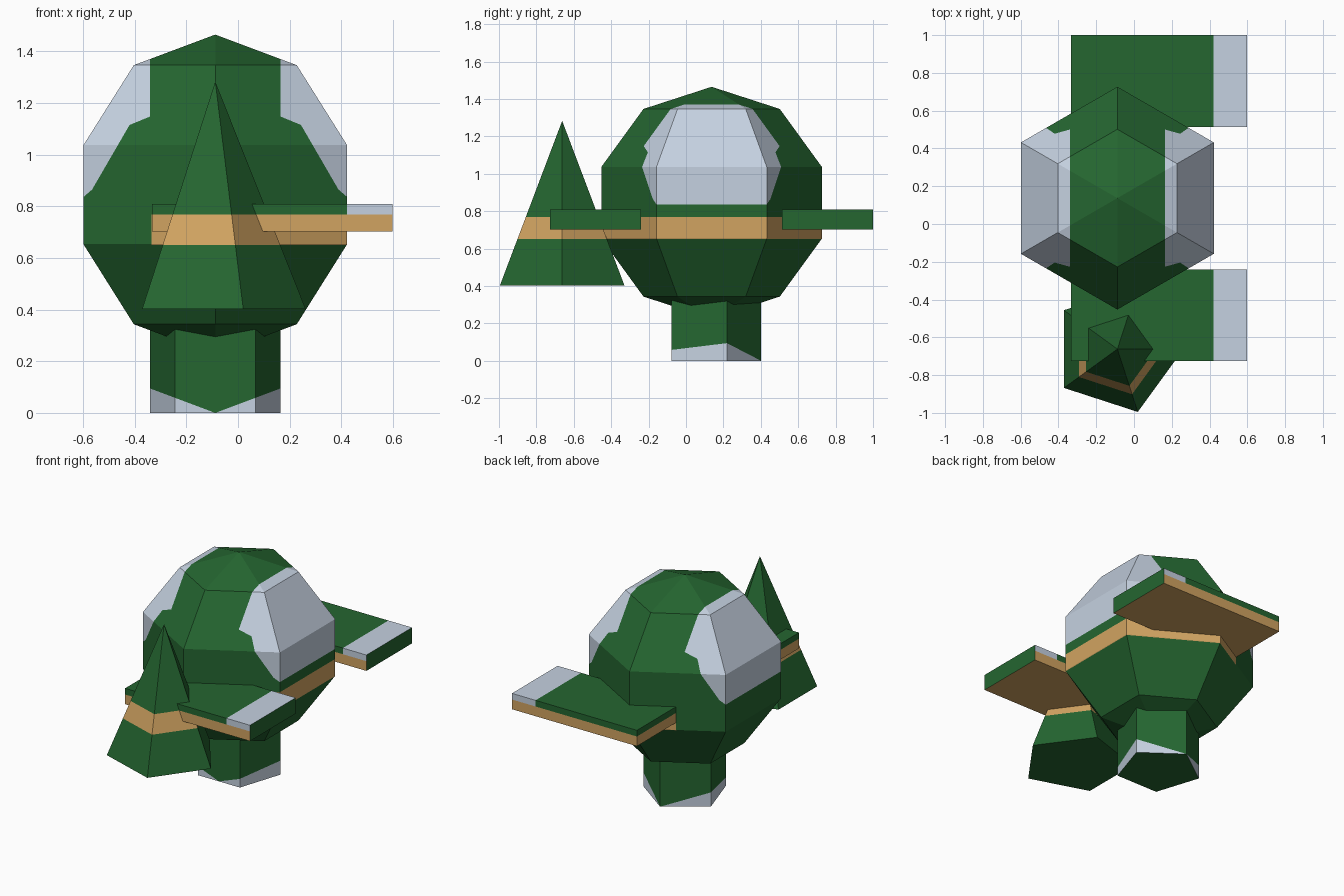
import bpy, bmesh
from math import sin, cos, pi, radians
from mathutils import Vector

cube = bpy.data.objects.get("Cube")
if cube:
    bpy.data.objects.remove(cube, do_unlink=True)


def material(name, rgb):
    mat = bpy.data.materials.new(name)
    mat.use_nodes = True
    color = (*rgb, 1)
    mat.diffuse_color = color
    mat.node_tree.nodes["Principled BSDF"].inputs["Base Color"].default_value = color
    return mat


MATS = [material("leaf green", (0.018, 0.133, 0.03)),
        material("pale grey", (0.56, 0.64, 0.75)),
        material("tan", (0.64, 0.37, 0.12))]
GREEN, GREY, TAN = range(3)

CX, CY = -0.088, 0.137          # axis shared by crown and stem
R = 0.62                        # crown radius
CROWN_Z = 0.845
BAND = (0.65, 0.768)            # height of the tan stripe
BAND_X = -0.335                 # stripe stops here
# lower edge of the grey side patches: (distance from axis in x, height)
EDGE = [(0.252, 1.148), (0.332, 1.115), (0.477, 0.865), (0.512, 0.835)]


def lathe(bm, center, sides, start, profile):
    """Faceted solid from a list of (radius, height) rings."""
    rings = []
    for r, z in profile:
        if r == 0:
            rings.append([bm.verts.new((*center, z))] * sides)
        else:
            angles = [start + 2 * pi * i / sides for i in range(sides)]
            rings.append([bm.verts.new((center[0] + r * cos(a), center[1] + r * sin(a), z))
                          for a in angles])
    for low, high in zip(rings, rings[1:]):
        for i in range(sides):
            j = (i + 1) % sides
            bm.faces.new(list(dict.fromkeys((low[i], low[j], high[j], high[i]))))
    for cap in (rings[0], rings[-1]):
        if len(set(cap)) > 2:
            bm.faces.new(cap)
    bmesh.ops.recalc_face_normals(bm, faces=bm.faces)


def cut(bm, point, normal):
    bmesh.ops.bisect_plane(bm, geom=bm.verts[:] + bm.edges[:] + bm.faces[:],
                           plane_co=point, plane_no=normal, dist=1e-5)


def cut_band(bm):
    for z in BAND:
        cut(bm, (0, 0, z), (0, 0, 1))
    cut(bm, (BAND_X, 0, 0), (1, 0, 0))


def in_band(c):
    return BAND[0] < c.z < BAND[1] and c.x > BAND_X


def finish(name, bm, rule):
    for f in bm.faces:
        f.material_index = rule(f.calc_center_median(), f.normal)
    mesh = bpy.data.meshes.new(name)
    bm.to_mesh(mesh)
    bm.free()
    for m in MATS:
        mesh.materials.append(m)
    bpy.context.collection.objects.link(bpy.data.objects.new(name, mesh))


# Crown: six-sided faceted ball with grey side patches
bm = bmesh.new()
lathe(bm, (CX, CY), 6, pi / 2,
      [(0 if i in (0, 5) else R * sin(radians(36 * i)), CROWN_Z - R * cos(radians(36 * i)))
       for i in range(6)])
cut_band(bm)
for side in (-1, 1):
    cut(bm, (CX + side * EDGE[0][0], 0, 0), (1, 0, 0))
    for (d0, z0), (d1, z1) in zip(EDGE, EDGE[1:]):
        along = Vector((side * (d1 - d0), 0, z1 - z0))
        cut(bm, (CX + side * d0, 0, z0), along.cross(Vector((0, 1, 0))).normalized())


def patch_height(d):
    for (d0, z0), (d1, z1) in zip(EDGE, EDGE[1:]):
        if d <= d1:
            return z0 + (z1 - z0) * (d - d0) / (d1 - d0)
    return EDGE[-1][1]


def crown_rule(c, n):
    d = abs(c.x - CX)
    if d > EDGE[0][0] and c.z > patch_height(d):
        return GREY
    return TAN if in_band(c) else GREEN


# the flat side faces need a level cut along the patch foot
cut(bm, (0, 0, EDGE[-1][1]), (0, 0, 1))
finish("crown", bm, crown_rule)

# Stem: five-sided post with a sloping grey foot
SLOPE = 0.375
bm = bmesh.new()
lathe(bm, (CX, CY), 5, pi / 2, [(0.265, 0), (0.265, 0.5)])
cut(bm, (CX, 0, 0), (1, 0, 0))
for side in (-1, 1):
    cut(bm, (CX, 0, 0), Vector((-side * SLOPE, 0, 1)).normalized())
finish("stem", bm, lambda c, n: GREY if abs(n.z) < 0.5 and c.z < SLOPE * abs(c.x - CX) else GREEN)

# Front cone: five-sided spike with the tan stripe
bm = bmesh.new()
lathe(bm, (CX, -0.662), 5, 0, [(0.35, 0.403), (0, 1.283)])
cut_band(bm)
finish("front_cone", bm, lambda c, n: TAN if in_band(c) else GREEN)

# Slabs: one in front of the crown, one behind
TIP_X = 0.422


def slab_rule(c, n):
    if n.x > 0.5:
        return GREEN
    if c.z < BAND[1]:
        return TAN
    return GREY if c.x > TIP_X else GREEN


for name, y in (("front_slab", CY - R), ("back_slab", CY + R)):
    bm = bmesh.new()
    bmesh.ops.create_cube(bm, size=1)
    bmesh.ops.scale(bm, vec=(0.932, 0.486, 0.107), verts=bm.verts)
    bmesh.ops.translate(bm, vec=(0.132, y, 0.756), verts=bm.verts)
    cut(bm, (0, 0, BAND[1]), (0, 0, 1))
    cut(bm, (TIP_X, 0, 0), (1, 0, 0))
    bm.normal_update()
    finish(name, bm, slab_rule)
